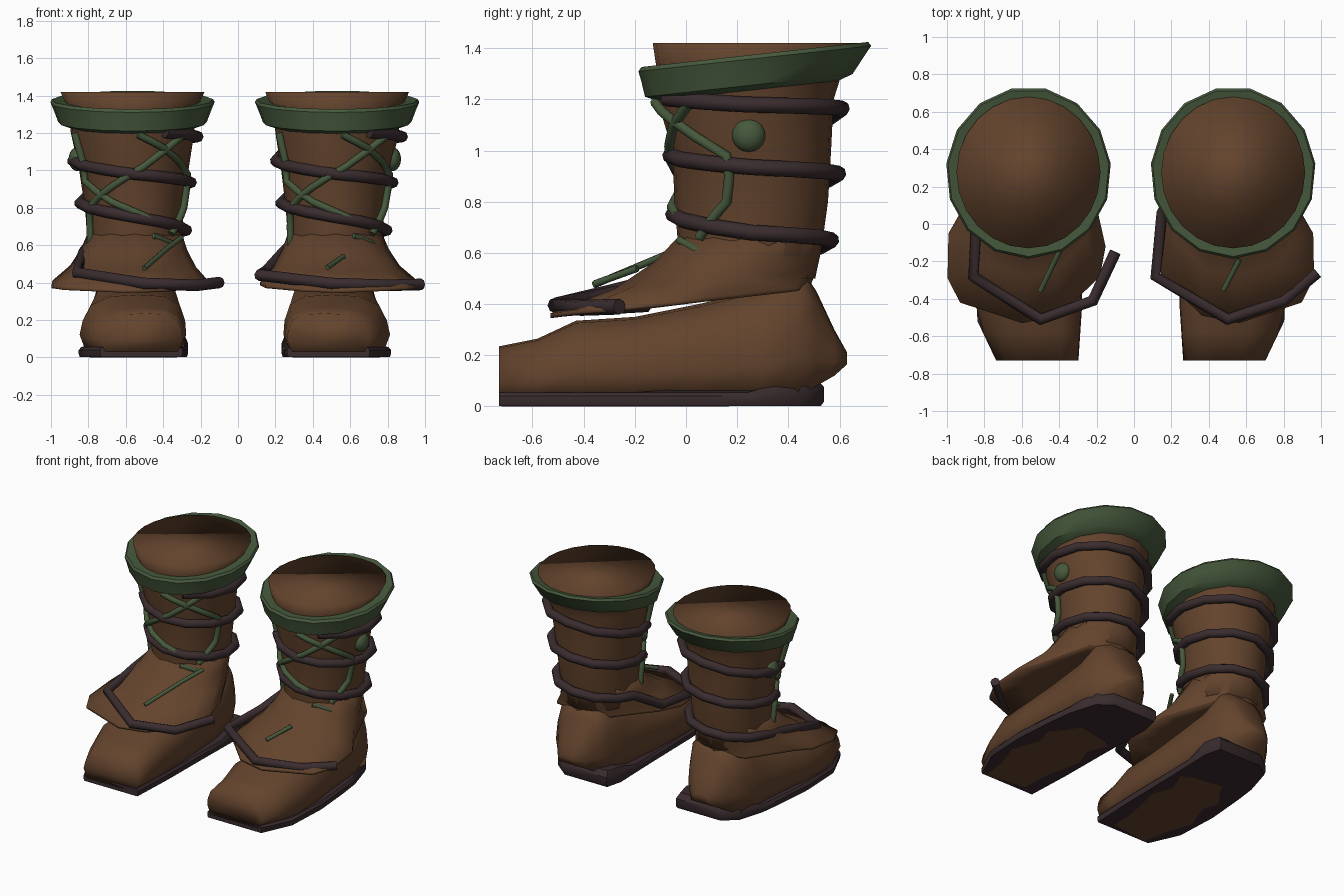
import bpy, bmesh, math
from mathutils import Vector

if "Cube" in bpy.data.objects:
    bpy.data.objects.remove(bpy.data.objects["Cube"])

MID = -0.017          # mirror plane of the pair


def material(name, rgb):
    m = bpy.data.materials.new(name)
    m.diffuse_color = (*rgb, 1)
    m.use_nodes = True
    m.node_tree.nodes["Principled BSDF"].inputs["Base Color"].default_value = m.diffuse_color
    return m


LEATHER = material("brown leather", (0.125, 0.057, 0.026))
GREEN = material("green cloth", (0.062, 0.100, 0.046))
DARK = material("dark cord", (0.042, 0.025, 0.028))


def finish(ob, angle=40):
    bpy.ops.object.select_all(action='DESELECT')
    ob.select_set(True)
    bpy.context.view_layer.objects.active = ob
    if angle >= 180:
        bpy.ops.object.shade_smooth()
    else:
        bpy.ops.object.shade_smooth_by_angle(angle=math.radians(angle))
    return ob


def loft(name, rings, mat, side, caps=True, loop=False, angle=40):
    """Skin equal-length rings of (u, y, z); side mirrors u to x."""
    bm = bmesh.new()
    vs = [[bm.verts.new((MID + side * u, y, z)) for u, y, z in r] for r in rings]
    pairs = list(zip(vs, vs[1:])) + ([(vs[-1], vs[0])] if loop else [])
    n = len(vs[0])
    for a, b in pairs:
        for i in range(n):
            j = (i + 1) % n
            bm.faces.new((a[i], a[j], b[j], b[i]))
    if caps and not loop:
        bm.faces.new(vs[0])
        bm.faces.new(vs[-1])
    bmesh.ops.recalc_face_normals(bm, faces=bm.faces)
    me = bpy.data.meshes.new(name)
    bm.to_mesh(me)
    bm.free()
    me.materials.append(mat)
    ob = bpy.data.objects.new(name, me)
    bpy.context.collection.objects.link(ob)
    return finish(ob, angle)


def tube(name, pts, radius, mat):
    cu = bpy.data.curves.new(name, 'CURVE')
    cu.dimensions = '3D'
    cu.bevel_depth = radius
    cu.bevel_resolution = 2
    cu.use_fill_caps = True
    sp = cu.splines.new('POLY')
    sp.points.add(len(pts) - 1)
    for p, q in zip(sp.points, pts):
        p.co = (*q, 1)
    cu.materials.append(mat)
    ob = bpy.data.objects.new(name, cu)
    bpy.context.collection.objects.link(ob)
    bpy.ops.object.select_all(action='DESELECT')
    ob.select_set(True)
    bpy.context.view_layer.objects.active = ob
    bpy.ops.object.convert(target='MESH')
    return finish(bpy.context.view_layer.objects.active, 50)


def lerp_table(table, t):
    for a, b in zip(table, table[1:]):
        if t <= b[0]:
            break
    k = min(1, max(0, (t - a[0]) / (b[0] - a[0])))
    return [p + (q - p) * k for p, q in zip(a[1:], b[1:])]


# shaft profile: z, centre u, centre y, radius x, radius y
SHAFT = [(0.5, 0.535, 0.24, 0.24, 0.265), (0.62, 0.535, 0.25, 0.25, 0.28),
         (0.8, 0.537, 0.255, 0.265, 0.30), (1.0, 0.54, 0.257, 0.292, 0.31),
         (1.2, 0.547, 0.232, 0.33, 0.345), (1.32, 0.547, 0.25, 0.34, 0.365),
         (1.42, 0.547, 0.275, 0.385, 0.405)]


def shaft_point(deg, z, off=0.0):
    cu, cy, rx, ry = lerp_table(SHAFT, z)
    a = math.radians(deg)
    return (cu + (rx + off) * math.cos(a), cy + (ry + off) * math.sin(a), z)


def on_shaft(side, deg, z, off):
    """World point; the angle keeps its handedness on both boots."""
    u, y, z = shaft_point(deg, z, off)
    cu = lerp_table(SHAFT, z)[0]
    return (MID + side * cu + (u - cu), y, z)


# lower edge of the flared upper, counter-clockwise seen from above
HEM = [(0.58, -0.53, 0.345), (0.913, -0.42, 0.36), (0.98, -0.29, 0.37), (0.975, -0.05, 0.395),
       (0.90, 0.08, 0.41), (0.76, 0.43, 0.45), (0.55, 0.49, 0.47), (0.36, 0.43, 0.45),
       (0.18, 0.08, 0.41), (0.135, -0.12, 0.385), (0.165, -0.28, 0.37), (0.38, -0.49, 0.35)]

# foot stations: y, inner u, outer u, bottom z, top z
FOOT = [(-0.73, 0.28, 0.72, 0.03, 0.235), (-0.58, 0.27, 0.79, 0.03, 0.265),
        (-0.43, 0.26, 0.83, 0.03, 0.335), (-0.2, 0.265, 0.825, 0.03, 0.35),
        (0.05, 0.28, 0.80, 0.03, 0.40), (0.3, 0.30, 0.78, 0.03, 0.46),
        (0.44, 0.32, 0.76, 0.04, 0.555), (0.51, 0.36, 0.70, 0.08, 0.45),
        (0.58, 0.42, 0.65, 0.12, 0.30), (0.63, 0.48, 0.59, 0.165, 0.21)]
# cross-section of the foot as fractions of width and height
SECTION = [(0.06, 0), (0.94, 0), (1, 0.3), (0.97, 0.55), (0.89, 0.82), (0.71, 0.97),
           (0.45, 1), (0.2, 0.97), (0.06, 0.82), (0.01, 0.55), (0, 0.3)]

SOLE = [(0.28, -0.73), (0.72, -0.73), (0.82, -0.52), (0.835, -0.2), (0.81, 0.1), (0.79, 0.26),
        (0.73, 0.46), (0.63, 0.54), (0.28, 0.54), (0.25, 0.42), (0.255, 0.24), (0.26, 0.0), (0.265, -0.4)]

# cord height by number of turns from the front
CORD = [(0, 1.215), (0.25, 1.18), (0.5, 1.165), (0.75, 1.05), (1, 0.98), (1.25, 0.935),
        (1.5, 0.91), (1.75, 0.825), (2, 0.75), (2.25, 0.68), (2.5, 0.65), (2.75, 0.57)]

# laces as (angle, height) runs on the shaft
LACES = [[(-85, 1.19), (-60, 1.12), (-18, 0.98), (-16, 0.9), (-18, 0.8), (-32, 0.72), (-42, 0.66)],
         [(-40, 1.18), (-80, 1.02), (-115, 0.91), (-150, 0.8), (-156, 0.58)],
         [(-155, 1.2), (-150, 1.05), (-152, 0.94), (-115, 0.83), (-66, 0.73)]]

for side, tag in ((1, "right"), (-1, "left")):
    # shaft with softly shaded top, and flared upper
    degs = [-90 + i * 15 for i in range(24)]
    rings = [[shaft_point(d, r[0]) for d in degs] for r in reversed(SHAFT)]
    loft(tag + "_shaft", rings, LEATHER, side, angle=180)

    n = len(HEM)
    neck = [shaft_point(-90 + i * 360 / n, 0.66) for i in range(n)]

    def blend(kxy, kz):
        return [(a[0] + (b[0] - a[0]) * kxy, a[1] + (b[1] - a[1]) * kxy, a[2] + (b[2] - a[2]) * kz)
                for a, b in zip(neck, HEM)]
    under = [(0.55 + (u - 0.55) * 0.6, 0.1 + (y - 0.1) * 0.6, z + 0.03) for u, y, z in HEM]
    loft(tag + "_upper", [neck, blend(0.18, 0.3), blend(0.5, 0.64), blend(1, 0.94), HEM, under],
         LEATHER, side, angle=180)

    # foot
    rings = [[(a + (b - a) * fu, y, lo + (hi - lo) * fz) for fu, fz in SECTION]
             for y, a, b, lo, hi in FOOT]
    loft(tag + "_foot", rings, LEATHER, side, angle=180)

    # sole with raised heel, and worn patch beneath
    def sole_ring(z, k, heel=0.0):
        return [(0.54 + (u - 0.54) * k, -0.1 + (y + 0.1) * (k if y > -0.7 else 1),
                 z + (heel if y > 0.3 else 0)) for u, y in SOLE]
    loft(tag + "_sole", [sole_ring(0.002, 0.98), sole_ring(0.02, 1), sole_ring(0.04, 1, 0.035),
                         sole_ring(0.055, 0.95, 0.055)], DARK, side)
    patch = [(0.54 + (u - 0.54) * (0.60 + 0.2 * (i % 2)), -0.28 + (y + 0.1) * (0.64 + 0.06 * (i % 2)))
             for i, (u, y) in enumerate(SOLE)]
    loft(tag + "_sole_patch", [[(u, y, z) for u, y in patch] for z in (0.0, 0.006)], LEATHER, side)

    # tilted, flared cuff: radius x, radius y, centre y, height
    prof = [(0.34, 0.36, 0.245, 1.235), (0.40, 0.41, 0.25, 1.255), (0.425, 0.44, 0.265, 1.32),
            (0.442, 0.46, 0.274, 1.36), (0.432, 0.448, 0.274, 1.376), (0.35, 0.37, 0.27, 1.365)]
    rings = []
    for rx, ry, cy, z in prof:
        ring = []
        for i in range(15):
            a = 2 * math.pi * (i + 0.25) / 15
            y = cy + ry * math.sin(a)
            ring.append((0.547 + rx * math.cos(a), y, z + 0.11 * (y - cy)))
        rings.append(ring)
    loft(tag + "_cuff", rings, GREEN, side, loop=True)

    # button on the outer side
    bpy.ops.mesh.primitive_uv_sphere_add(segments=16, ring_count=10, radius=0.065,
                                         location=(MID + side * 0.84, 0.245, 1.06))
    button = bpy.context.object
    button.name = tag + "_button"
    button.scale.x = 0.75
    button.data.materials.append(GREEN)
    finish(button)

    # spiral cord running down into the loop over the instep
    pts = []
    for i in range(1, 34):
        t = i / 12
        off = 0.022 - 0.012 * math.cos(2 * math.pi * t)
        pts.append(on_shaft(side, -90 + 360 * t, lerp_table(CORD, t)[0], off))
    if side > 0:
        pts += [(0.15, 0.06, 0.46), (0.115, -0.28, 0.44), (0.5, -0.51, 0.395),
                (0.80, -0.41, 0.385), (0.98, -0.26, 0.39)]
    else:
        pts += [(-0.84, 0.0, 0.52), (-0.86, -0.28, 0.45), (-0.5, -0.51, 0.395),
                (-0.22, -0.41, 0.385), (-0.1, -0.15, 0.40)]
    tube(tag + "_cord", pts, 0.031, DARK)

    # laces
    for k, run in enumerate(LACES):
        pts = []
        for (d0, z0), (d1, z1) in zip(run, run[1:]):
            pts += [on_shaft(side, d0 + (d1 - d0) * f, z0 + (z1 - z0) * f, 0.012) for f in (0, 0.5)]
        pts.append(on_shaft(side, *run[-1], 0.012))
        tube(f"{tag}_lace_{k + 1}", pts, 0.02, GREEN)
    cx = MID + side * 0.535
    front = [(cx + 0.25, 0.03, 0.64), (cx + 0.17, -0.11, 0.58), (cx + 0.05, -0.36, 0.475)]
    if side > 0:      # mostly tucked under the leather on this boot
        front = [(cx + 0.045, -0.19, 0.54), (cx - 0.04, -0.355, 0.48)]
    tube(tag + "_lace_end_front", front, 0.014, GREEN)
    tube(tag + "_lace_end_side", [(cx + 0.1, -0.025, 0.65), (cx + 0.2, 0.04, 0.61),
                                  (cx + 0.275, 0.18, 0.54)], 0.016, GREEN)
